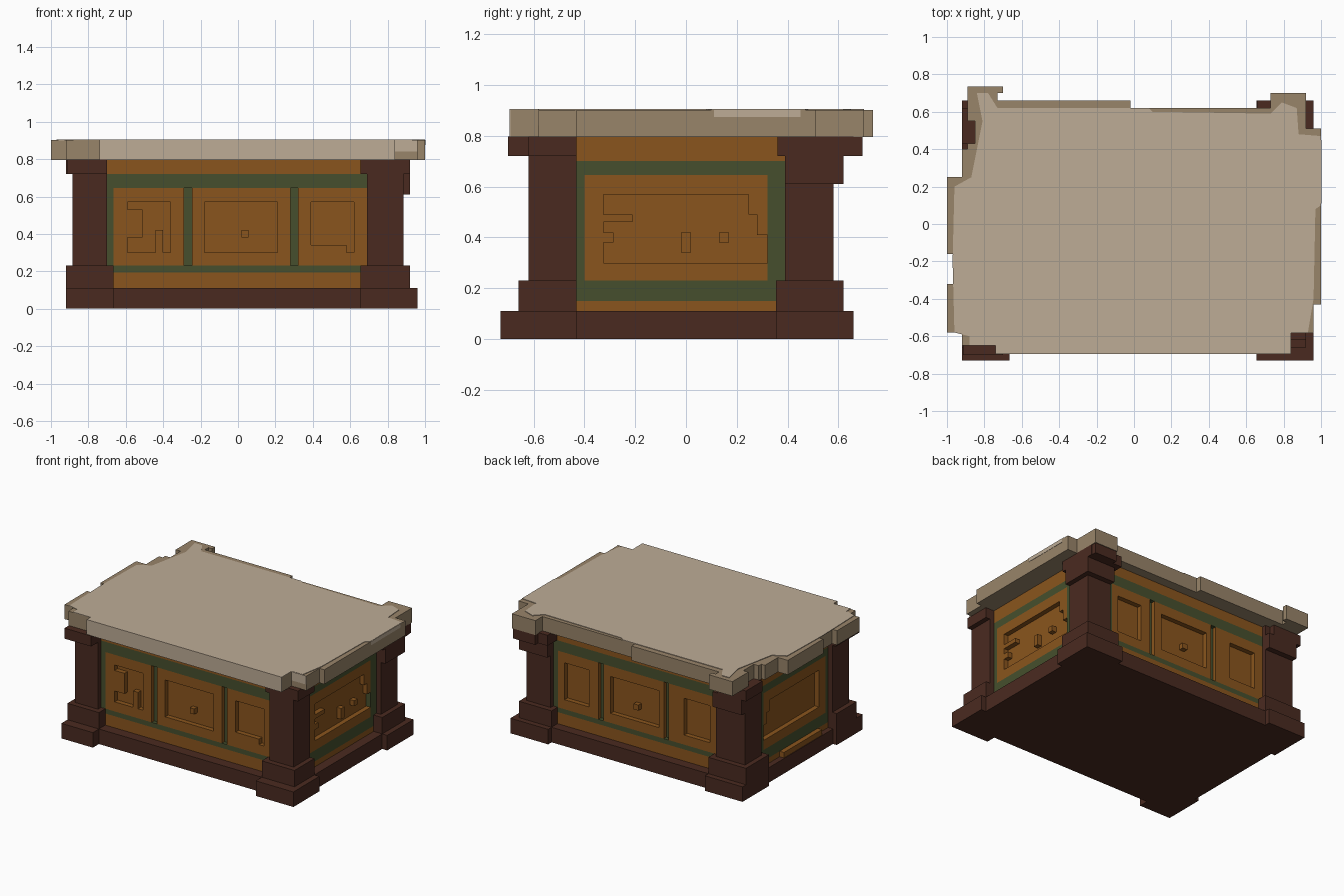
import bpy
import bmesh
from mathutils import Vector

default_cube = bpy.data.objects.get("Cube")
if default_cube:
    bpy.data.objects.remove(default_cube)


def make_material(name, hex_colour):
    """Flat material from a display colour, converted to linear."""
    channels = [int(hex_colour[i:i + 2], 16) / 255 for i in (0, 2, 4)]
    linear = [((c + 0.055) / 1.055) ** 2.4 for c in channels] + [1.0]
    material = bpy.data.materials.new(name)
    material.use_nodes = True
    material.diffuse_color = linear
    material.node_tree.nodes["Principled BSDF"].inputs["Base Color"].default_value = linear
    return material


PALE, TAUPE, DARK, ORANGE, GREEN = range(5)
MATERIALS = [
    make_material("pale stone", "BDAC96"),
    make_material("weathered stone", "99856A"),
    make_material("dark wood", "4A2A20"),
    make_material("orange wood", "8A551D"),
    make_material("green trim", "464F2D"),
]


def finish(name, bm):
    """Turn a bmesh into a flat-shaded object."""
    bmesh.ops.recalc_face_normals(bm, faces=bm.faces)
    mesh = bpy.data.meshes.new(name)
    bm.to_mesh(mesh)
    bm.free()
    for material in MATERIALS:
        mesh.materials.append(material)
    obj = bpy.data.objects.new(name, mesh)
    bpy.context.scene.collection.objects.link(obj)
    return obj


def add_box(bm, xs, ys, zs, colour):
    """Axis-aligned box between the two values given for each axis."""
    low = Vector(min(pair) for pair in (xs, ys, zs))
    high = Vector(max(pair) for pair in (xs, ys, zs))
    created = bmesh.ops.create_cube(bm, size=1)
    size, centre = high - low, (low + high) / 2
    faces = set()
    for vert in created["verts"]:
        vert.co = Vector(a * b for a, b in zip(vert.co, size)) + centre
        faces.update(vert.link_faces)
    for face in faces:
        face.material_index = colour


def single_box(name, xs, ys, zs, colour):
    bm = bmesh.new()
    add_box(bm, xs, ys, zs, colour)
    return finish(name, bm)


def prism(name, outline, bottom, top, colour):
    """Extrude a plan outline, given in hundredths, upwards."""
    bm = bmesh.new()
    base = bm.faces.new([bm.verts.new((x / 100, y / 100, bottom)) for x, y in outline])
    extruded = bmesh.ops.extrude_face_region(bm, geom=[base])["geom"]
    moved = [item for item in extruded if isinstance(item, bmesh.types.BMVert)]
    bmesh.ops.translate(bm, verts=moved, vec=(0, 0, top - bottom))
    for face in bm.faces:
        face.material_index = colour
    return finish(name, bm)


# Plinth and inner body
single_box("plinth", (-0.89, 0.92), (-0.66, 0.62), (0, 0.11), DARK)
single_box("body_core", (-0.81, 0.81), (-0.55, 0.515), (0.1, 0.797), ORANGE)
single_box("side_ledge", (-0.85, -0.885), (-0.31, 0.13), (0.11, 0.15), ORANGE)

# Corner posts: each level has a height range, outward growth in x and y, inward growth
PEDESTAL = (0.11, 0.23, 0.035, 0.04, 0.035)
SHAFT = (0.23, 0.797, 0, 0, 0)


def foot(grow_x, grow_y):
    return (0, 0.11, grow_x, grow_y, 0.035)


def collar(grow_x):
    return (0.61, 0.72, grow_x, 0.04, 0)


def capital(grow_x, grow_y, inward):
    return (0.72, 0.797, grow_x, grow_y, inward)


def corner_post(name, side, outer_y, inner_y, inner_x, levels):
    bm = bmesh.new()
    facing = 1 if outer_y > 0 else -1
    for bottom, top, grow_x, grow_y, inward in levels:
        inward_y = inward if facing > 0 else 0
        add_box(bm,
                (side * (inner_x - inward), side * (0.885 + grow_x)),
                (inner_y - facing * inward_y, outer_y + facing * grow_y),
                (bottom, top), DARK)
    return finish(name, bm)


corner_post("front_post_minus_x", -1, -0.62, -0.43, 0.70,
            [foot(0.035, 0.11), PEDESTAL, SHAFT, capital(0.03, 0.08, 0)])
corner_post("front_post_plus_x", 1, -0.62, -0.43, 0.69,
            [foot(0.075, 0.11), PEDESTAL, SHAFT, capital(0.035, 0, 0.035)])
corner_post("back_post_minus_x", -1, 0.58, 0.39, 0.65,
            [foot(0.035, 0.08), PEDESTAL, SHAFT, collar(0),
             capital(0.035, 0.04, -0.04)])
corner_post("back_post_plus_x", 1, 0.58, 0.39, 0.69,
            [foot(0.075, 0.08), PEDESTAL, SHAFT, collar(0.035),
             capital(0.035, 0.08, 0.03), capital(0.03, 0.115, -0.045)])


# Framed walls: coloured rails, panels with sunken centres, and narrow green grooves
def wall(name, axis, surface, span, rails, stiles, panels, crumbs):
    """surface is the signed position of the core face the frame sits on."""
    bm = bmesh.new()
    outward = 1 if surface > 0 else -1

    def piece(along, zs, colour, depth=0.035):
        across = (surface, surface + outward * depth)
        if axis == "x":
            add_box(bm, along, across, zs, colour)
        else:
            add_box(bm, across, along, zs, colour)

    for bottom, top, colour in rails:
        piece(span, (bottom, top), colour)
    low, high, sill, lintel = rails[1][1], rails[2][0], 0.30, 0.57
    for stile in stiles:
        piece(stile, (low, high), GREEN)
    for start, open_start, open_end, end in panels:
        piece((start, open_start), (low, high), ORANGE)
        piece((open_end, end), (low, high), ORANGE)
        piece((open_start, open_end), (low, sill), ORANGE)
        piece((open_start, open_end), (lintel, high), ORANGE)
    for left, right in zip(panels, panels[1:]):
        piece((left[-1], right[0]), (low, high), GREEN, 0.005)
    for start, end, bottom, top in crumbs:
        piece((start, end), (bottom, top), ORANGE)
    return finish(name, bm)


long_rails = [(0.11, 0.195, ORANGE), (0.195, 0.23, GREEN),
              (0.645, 0.72, GREEN), (0.72, 0.797, ORANGE)]
side_rails = [(0.11, 0.15, ORANGE), (0.15, 0.23, GREEN),
              (0.645, 0.70, GREEN), (0.70, 0.797, ORANGE)]

wall("front_wall", "x", -0.55, (-0.72, 0.72), long_rails, [(-0.72, -0.665)],
     [(-0.665, -0.59, -0.36, -0.29), (-0.245, -0.18, 0.21, 0.28),
      (0.32, 0.39, 0.62, 0.72)],
     [(-0.59, -0.51, 0.38, 0.53), (-0.44, -0.40, 0.3, 0.42),
      (0.02, 0.055, 0.38, 0.42), (0.39, 0.58, 0.3, 0.34)])
wall("back_wall", "x", 0.515, (-0.68, 0.72), long_rails, [(0.65, 0.72)],
     [(-0.68, -0.58, -0.37, -0.245), (-0.205, -0.165, 0.225, 0.285),
      (0.325, 0.40, 0.60, 0.65)],
     [(0.0, 0.04, 0.38, 0.42)])
side_steps = [(0.28, 0.32, 0.41, 0.57), (0.245, 0.28, 0.49, 0.57)]
side_chips = [(-0.325, -0.285, 0.38, 0.42), (-0.02, 0.02, 0.34, 0.42),
              (0.13, 0.17, 0.38, 0.42), (-0.325, -0.21, 0.46, 0.49)]
for side, label, crumbs in ((1, "plus_x", side_steps + side_chips),
                            (-1, "minus_x", side_steps)):
    wall("side_wall_" + label, "y", side * 0.815, (-0.45, 0.41), side_rails,
         [(-0.45, -0.40), (0.32, 0.41)], [(-0.40, -0.325, 0.32, 0.32)], crumbs)

# Stone lid with chipped outline
lid_outline = [
    (-92, -65), (-74, -65), (-74, -69), (84, -69), (84, -58), (96, -58),
    (96, -43), (100, -43), (100, 51), (92, 51), (92, 70), (73, 70), (73, 62),
    (-2, 62), (-2, 66), (-73, 66), (-73, 70), (-70, 70), (-70, 73.5),
    (-89, 73.5), (-89, 55), (-85, 55), (-85, 43), (-89, 43), (-89, 40),
    (-92, 40), (-92, 25), (-100, 25), (-100, -16), (-96, -16), (-96, -32),
    (-100, -32), (-100, -58), (-92, -58),
]
prism("lid", lid_outline, 0.795, 0.901, TAUPE)

# Pale worn surface on the lid's top, front and one side
worn_outline = [
    (-88, -65), (-74, -65), (-74, -69), (84, -69), (84, -58), (93, -58),
    (96, -40), (97, 8), (100, 10), (100, 47), (88, 48), (87, 62), (79, 65),
    (73, 59), (10, 60), (8, 62), (-73, 62), (-78, 70), (-84, 70), (-81, 55),
    (-84, 40), (-87, 25), (-96, 20), (-97, -20), (-96, -58), (-88, -60),
]
prism("lid_worn_top", worn_outline, 0.9, 0.905, PALE)
single_box("lid_worn_front", (-0.74, 0.84), (-0.695, -0.689), (0.795, 0.905), PALE)
single_box("lid_worn_corner", (0.84, 0.96), (-0.583, -0.579), (0.84, 0.903), PALE)
single_box("lid_worn_side", (0.998, 1.002), (0.11, 0.45), (0.875, 0.903), PALE)
